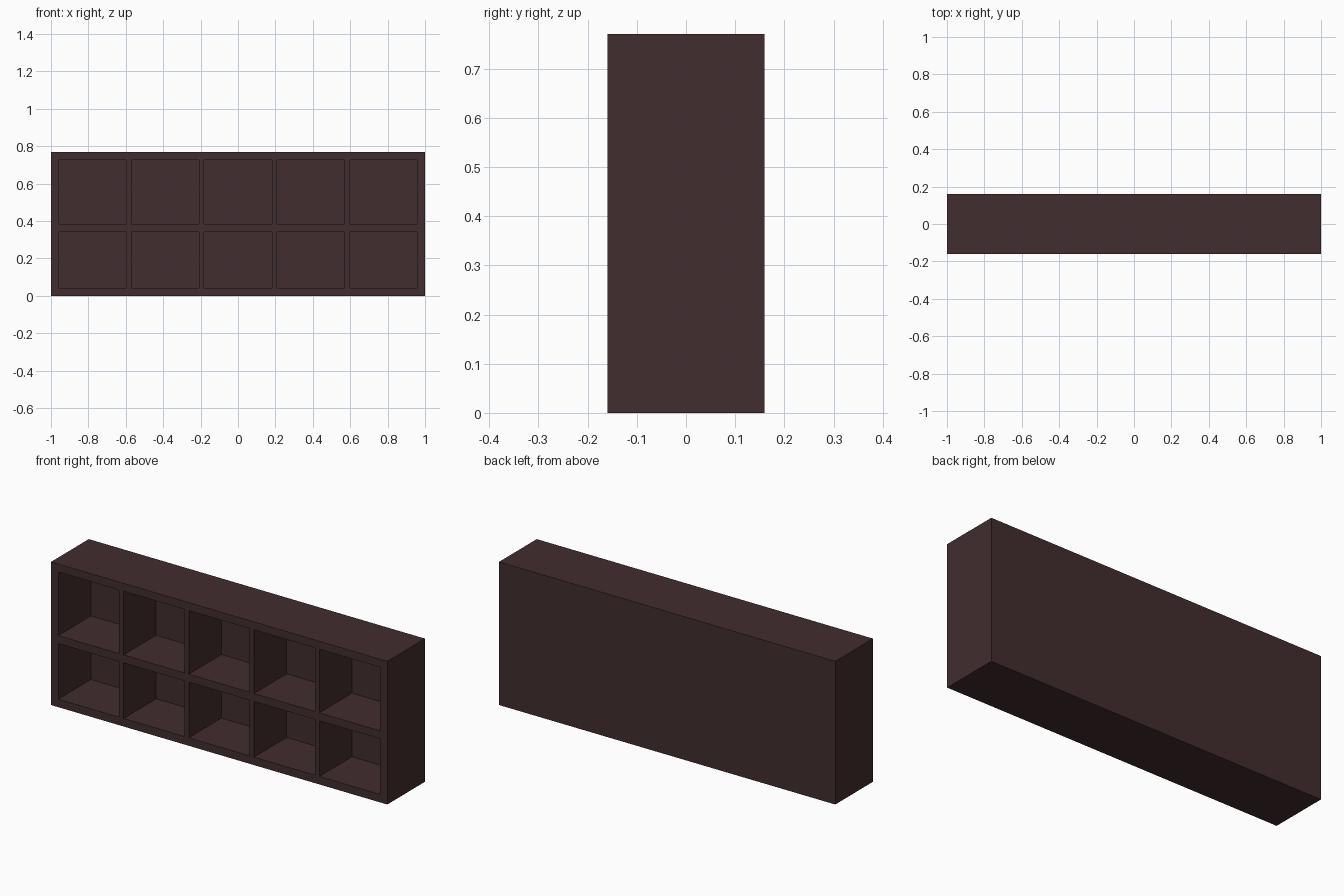
import bpy, bmesh
from mathutils import Vector

if "Cube" in bpy.data.objects:
    bpy.data.objects.remove(bpy.data.objects["Cube"])

# Overall size and board thicknesses
W, D, H = 2.0, 0.32, 0.77
FRAME, DIV, COLS = 0.043, 0.027, 5
CELL = (W - 2 * FRAME - (COLS - 1) * DIV) / COLS
col_spans = [(-W / 2 + FRAME + i * (CELL + DIV), -W / 2 + FRAME + i * (CELL + DIV) + CELL)
             for i in range(COLS)]
row_spans = [(FRAME, 0.342), (0.385, H - FRAME)]

dark_wood = bpy.data.materials.new("dark_wood")
dark_wood.diffuse_color = (0.0545, 0.0262, 0.0273, 1)
dark_wood.use_nodes = True
dark_wood.node_tree.nodes["Principled BSDF"].inputs["Base Color"].default_value = dark_wood.diffuse_color

# Solid block standing on the ground
bm = bmesh.new()
bmesh.ops.create_cube(bm, size=1)
for v in bm.verts:
    v.co = Vector((v.co.x * W, v.co.y * D, (v.co.z + 0.5) * H))


def cut(co, no):
    bmesh.ops.bisect_plane(bm, geom=bm.verts[:] + bm.edges[:] + bm.faces[:],
                           dist=1e-6, plane_co=co, plane_no=no)


# Score the block along every compartment edge
for span in col_spans:
    for x in span:
        cut((x, 0, 0), (1, 0, 0))
for span in row_spans:
    for z in span:
        cut((0, 0, z), (0, 0, 1))


def is_cell(f):
    c = f.calc_center_median()
    return (f.normal.y < -0.9 and any(a < c.x < b for a, b in col_spans)
            and any(a < c.z < b for a, b in row_spans))


# Push the compartments in, leaving a back panel
bm.normal_update()
cells = [f for f in bm.faces if is_cell(f)]
new = bmesh.ops.extrude_discrete_faces(bm, faces=cells)["faces"]
bmesh.ops.translate(bm, vec=(0, D - FRAME, 0), verts=list({v for f in new for v in f.verts}))
bmesh.ops.recalc_face_normals(bm, faces=bm.faces)

mesh = bpy.data.meshes.new("shelf_unit")
bm.to_mesh(mesh)
bm.free()
mesh.materials.append(dark_wood)
bpy.context.collection.objects.link(bpy.data.objects.new("shelf_unit", mesh))
